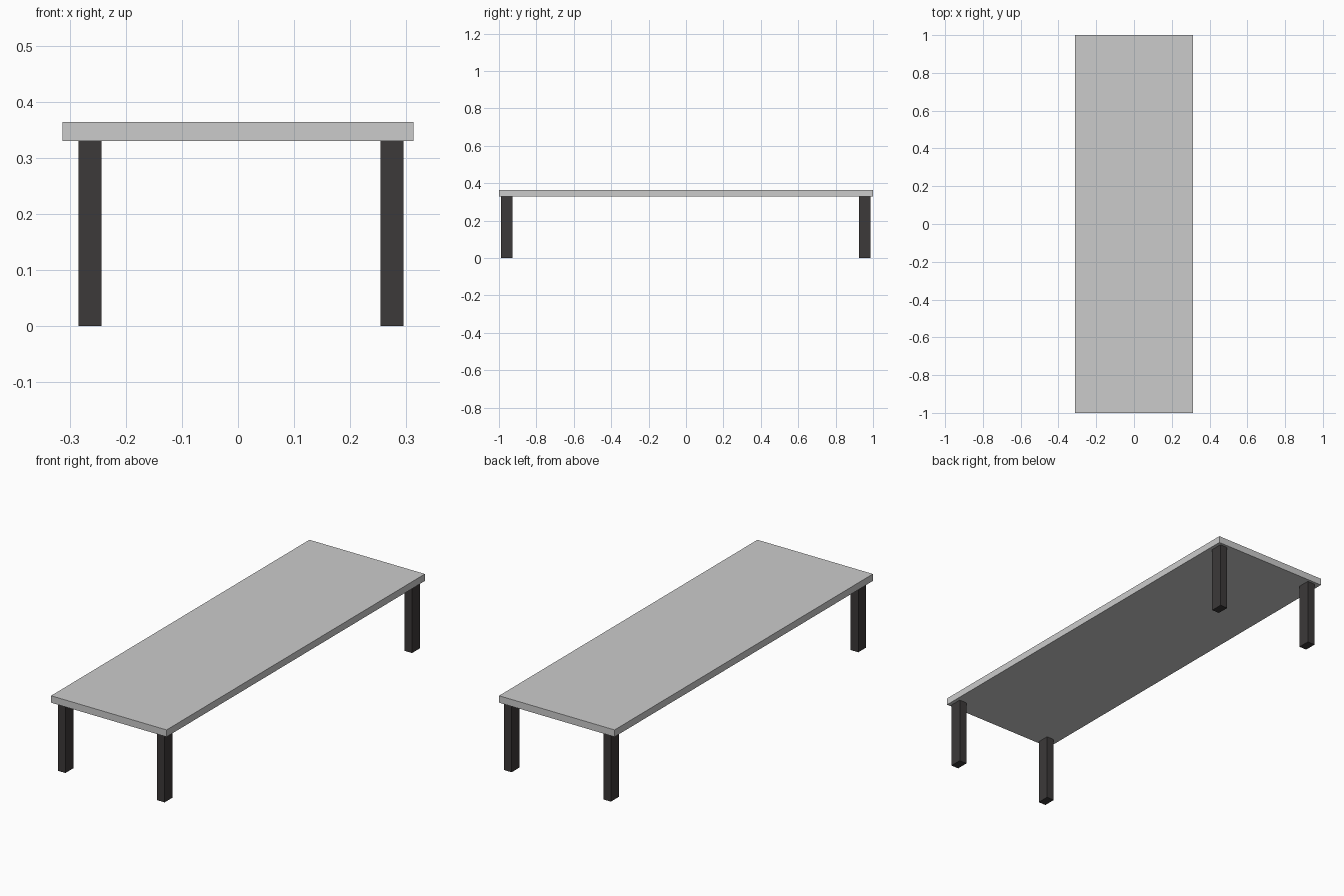
import bpy
from mathutils import Vector

if "Cube" in bpy.data.objects:
    bpy.data.objects.remove(bpy.data.objects["Cube"])


def box(name, lo, hi, mat=None):
    """Axis-aligned box between two opposite corners."""
    lo, hi = Vector(lo), Vector(hi)
    bpy.ops.mesh.primitive_cube_add(size=1, location=(lo + hi) / 2)
    ob = bpy.context.object
    ob.name = name
    ob.scale = hi - lo
    bpy.ops.object.transform_apply(location=False, rotation=False, scale=True)
    if mat:
        ob.data.materials.append(mat)
    return ob


dark = bpy.data.materials.new("dark_leg")
dark.diffuse_color = (0.045, 0.041, 0.041, 1)
dark.use_nodes = True
dark.node_tree.nodes["Principled BSDF"].inputs["Base Color"].default_value = dark.diffuse_color

# Table top slab
TOP, UNDER = 0.364, 0.33
box("table_top", (-0.313, -1, UNDER), (0.313, 1, TOP))

# Four legs, set slightly off centre in x
for side, x0, x1 in (("left", -0.284, -0.243), ("right", 0.254, 0.295)):
    for end, y0, y1 in (("front", -0.989, -0.928), ("back", 0.926, 0.987)):
        box(f"{end}_{side}_leg", (x0, y0, 0), (x1, y1, UNDER), dark)
